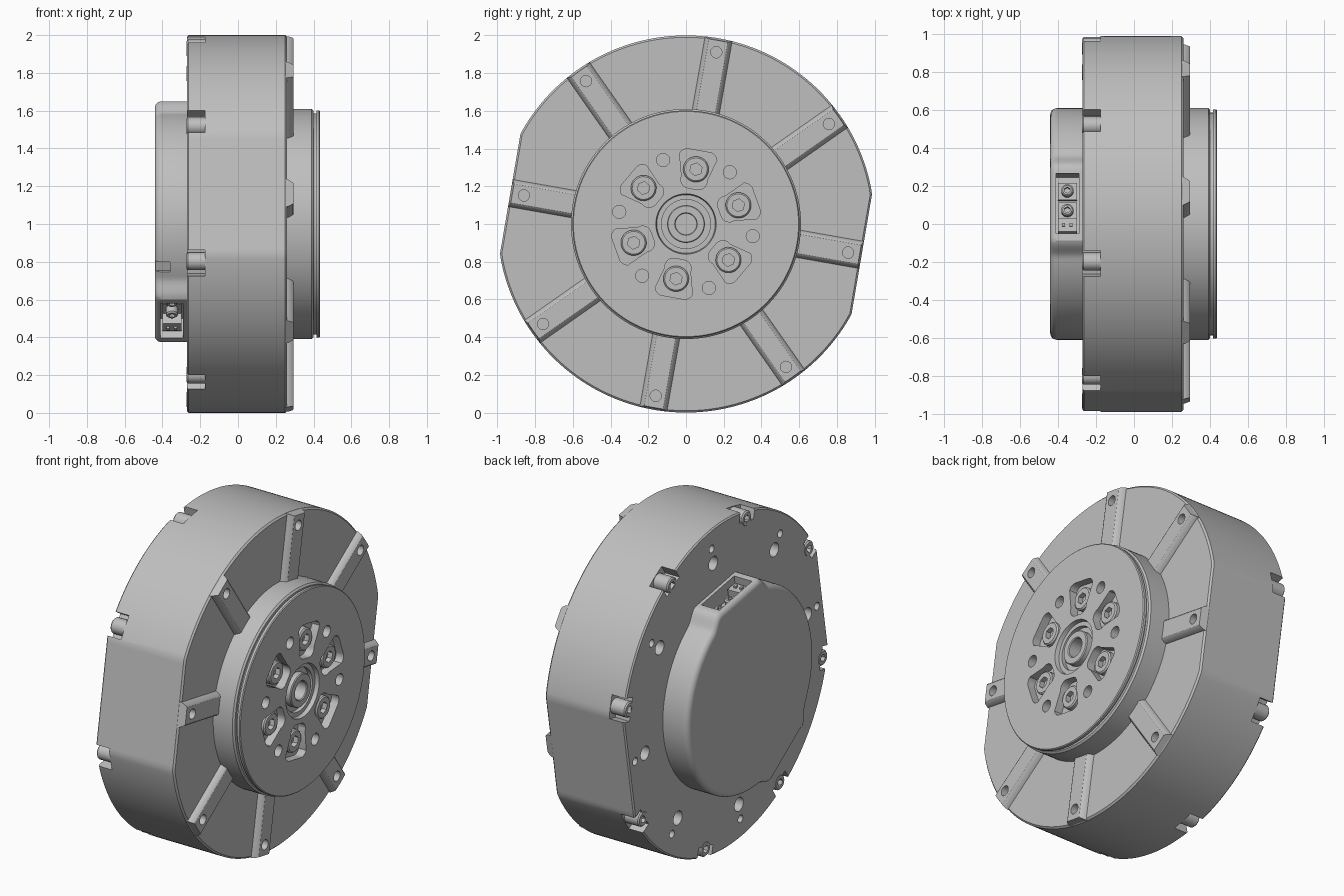
import bpy, bmesh
from math import sin, cos, pi, radians, sqrt, hypot
from mathutils import Matrix, Vector

cube = bpy.data.objects.get("Cube")
if cube:
    bpy.data.objects.remove(cube)

metal = bpy.data.materials.new("light grey metal")
metal.use_nodes = True
GREY = (0.52, 0.52, 0.52, 1)
metal.diffuse_color = GREY
metal.node_tree.nodes["Principled BSDF"].inputs["Base Color"].default_value = GREY

FLAT_ANGLE, FLAT_DIST = radians(-9.7), 0.946
RIB_ANGLES = [radians(-10 + 45 * k) for k in range(8)]
SCREW_ANGLES = [radians(12 + 45 * k) for k in range(8)]
POCKET_ANGLES = [radians(19.7 + 60 * k) for k in range(6)]
PORT_ANGLES = [radians(80), radians(235)]


# ---- helpers: local X is the motor axis, Y radial, Z tangential ----
def frame(angle, radial=0.0, tangent=0.0):
    c, s = cos(angle), sin(angle)
    rot = Matrix(((1, 0, 0), (0, c, -s), (0, s, c))).to_4x4()
    return Matrix.Translation((0, 0, 1)) @ rot @ Matrix.Translation((0, radial, tangent))


def outward_frame(angle, tangent, x):
    c, s = cos(angle), sin(angle)
    rot = Matrix(((0, 0, 1), (c, -s, 0), (s, c, 0))).to_4x4()
    return Matrix.Translation((0, 0, 1)) @ rot @ Matrix.Translation((0, tangent, x))


def bridge(bm, rings):
    n = len(rings[0])
    for a, b in zip(rings, rings[1:]):
        for i in range(n):
            j = (i + 1) % n
            bm.faces.new((a[i], a[j], b[j], b[i]))
    bm.faces.new(rings[0][::-1])
    bm.faces.new(rings[-1])


def loft(bm, rings, m=frame(0), n=24):
    """Stack closed outlines; each ring is (x, radius or radius function)."""
    made = []
    for x, r in rings:
        pts = []
        for i in range(n):
            t = 2 * pi * i / n
            rad = r(t) if callable(r) else r
            pts.append(bm.verts.new(m @ Vector((x, rad * cos(t), rad * sin(t)))))
        made.append(pts)
    bridge(bm, made)


def prism(bm, pts, x0, x1, m):
    bridge(bm, [[bm.verts.new(m @ Vector((x, a, b))) for a, b in pts] for x in (x0, x1)])


def box(bm, r0, r1, half, x0, x1, m):
    prism(bm, [(r0, -half), (r1, -half), (r1, half), (r0, half)], x0, x1, m)


def hexagon(size):
    return lambda t: size * cos(pi / 6) / cos((t % (pi / 3)) - pi / 6)


def screw(bm, x0, x1, r, m):
    d = 0.03 if x1 > x0 else -0.03
    b = d * 0.25
    loft(bm, [(x0, r), (x1 - b, r), (x1, r - abs(b)),
              (x1, hexagon(r * 0.5)), (x1 - d, hexagon(r * 0.5))], m)


def mesh_object(name, bm):
    bmesh.ops.recalc_face_normals(bm, faces=bm.faces)
    me = bpy.data.meshes.new(name)
    bm.to_mesh(me)
    bm.free()
    ob = bpy.data.objects.new(name, me)
    bpy.context.collection.objects.link(ob)
    me.materials.append(metal)
    return ob


def finish(name, bm, cuts=None):
    ob = mesh_object(name, bm)
    if cuts:
        cutter = mesh_object(name + "_cutter", cuts)
        cutter.hide_render = True
        mod = ob.modifiers.new("cut", 'BOOLEAN')
        mod.operation, mod.solver, mod.object = 'DIFFERENCE', 'EXACT', cutter
        bpy.context.view_layer.update()
        dg = bpy.context.evaluated_depsgraph_get()
        cut_mesh = bpy.data.meshes.new_from_object(ob.evaluated_get(dg))
        ob.modifiers.clear()
        ob.data = cut_mesh
        bpy.data.objects.remove(cutter)
    bpy.ops.object.select_all(action='DESELECT')
    ob.select_set(True)
    bpy.context.view_layer.objects.active = ob
    bpy.ops.object.shade_smooth_by_angle(angle=radians(30))
    return ob


# ---- main housing: round drum with two flats ----
def drum(inset):
    return lambda t: min(1.0, FLAT_DIST / max(abs(cos(t - FLAT_ANGLE)), 0.1)) - inset


def rib_hole(angle):
    return 0.873 if abs(cos(angle - FLAT_ANGLE)) > 0.99 else 0.925


bm, cuts = bmesh.new(), bmesh.new()
loft(bm, [(-0.27, drum(0.008)), (-0.262, drum(0)), (0.25, drum(0)), (0.26, drum(0.01))], n=240)
for a in SCREW_ANGLES:
    box(cuts, 0.935, 1.1, 0.07, -0.3, -0.175, frame(a))
for a in RIB_ANGLES:
    back = a + radians(1)
    loft(cuts, [(-0.3, 0.042), (-0.2, 0.042)], frame(back, 0.79))
    loft(cuts, [(-0.3, 0.023), (-0.2, 0.023)], frame(back, 0.885))
    loft(cuts, [(0.2, 0.03), (0.32, 0.03)], frame(a, rib_hole(a)))
finish("housing", bm, cuts)

# ---- raised ribs on the front face ----
bm, cuts = bmesh.new(), bmesh.new()
SECTION = [(-0.075, 0.25), (-0.072, 0.265), (-0.058, 0.29), (-0.05, 0.295), (0, 0.295),
           (0.05, 0.295), (0.058, 0.29), (0.072, 0.265), (0.075, 0.25), (0, 0.25)]
for a in RIB_ANGLES:
    m = frame(a)
    flat = rib_hole(a) < 0.9
    ends = []
    for outer in (False, True):
        ring = []
        for t, x in SECTION:
            edge = (FLAT_DIST if flat else sqrt(1 - t * t)) - max(0, x - 0.28) * 0.7 - 0.001
            ring.append(bm.verts.new(m @ Vector((x, edge if outer else 0.58, t))))
        ends.append(ring)
    bridge(bm, ends)
    loft(cuts, [(0.2, 0.03), (0.32, 0.03)], frame(a, rib_hole(a)))
finish("front_ribs", bm, cuts)

# ---- screws seated in the rim notches ----
bm = bmesh.new()
for a in SCREW_ANGLES:
    screw(bm, -0.17, -0.272, 0.047, frame(a, 0.95))
finish("rim_screws", bm)

# ---- output hub with groove and stepped centre bore ----
bm, cuts = bmesh.new(), bmesh.new()
loft(bm, [(0.24, 0.61), (0.39, 0.61), (0.4, 0.6), (0.4, 0.585), (0.415, 0.585),
          (0.415, 0.602), (0.43, 0.602), (0.435, 0.597), (0.435, 0.16), (0.41, 0.155),
          (0.41, 0.13), (0.385, 0.13), (0.385, 0.1), (0.42, 0.1), (0.425, 0.095),
          (0.425, 0.06), (0.42, 0.055), (0.32, 0.055)], n=144)


def rounded(corners, r, steps=6):
    """Rounded convex outline from (radial, tangent, arc start, arc end) corners."""
    out = []
    for a, b, t0, t1 in corners:
        for k in range(steps + 1):
            t = radians(t0 + (t1 - t0) * k / steps)
            out.append((a + r * cos(t), b + r * sin(t)))
    return out


POCKET = rounded([(0.235, -0.025, 180, 285), (0.35, -0.057, 285, 360),
                  (0.35, 0.057, 0, 75), (0.235, 0.025, 75, 180)], 0.045)
for a in POCKET_ANGLES:
    prism(cuts, POCKET, 0.385, 0.5, frame(a))
    loft(cuts, [(0.36, 0.035), (0.5, 0.035)], frame(a + pi / 6, 0.36))
finish("output_hub", bm, cuts)

bm = bmesh.new()
for a in POCKET_ANGLES:
    screw(bm, 0.37, 0.42, 0.068, frame(a, 0.295))
finish("hub_screws", bm)


# ---- rear cover, bulging out to two cable ports ----
def cover(inset):
    def radius(t):
        r = 0.608
        for p in PORT_ANGLES:
            d = abs((t - p + pi) % (2 * pi) - pi)
            fade = min(1, max(0, (radians(27) - d) / radians(10)))
            fade = fade * fade * (3 - 2 * fade)
            r += fade * (0.625 / cos(min(d, radians(17.5))) - 0.608)
        return r - inset
    return radius


bm, cuts = bmesh.new(), bmesh.new()
ROUND = 0.035
edge = [(-0.44 + ROUND * (1 - sin(k * pi / 12)), cover(ROUND * (1 - cos(k * pi / 12))))
        for k in range(7)]
loft(bm, [(-0.26, cover(0))] + edge, n=240)
for a in PORT_ANGLES:
    box(cuts, 0.5, 0.75, 0.16, -0.41, -0.29, frame(a))
box(cuts, 0.585, 0.7, 0.028, -0.46, -0.36, frame(radians(202)))
finish("rear_cover", bm, cuts)

# ---- terminals inside the ports ----
bm = bmesh.new()
for a in PORT_ANGLES:
    for t in (-0.08, 0.025):
        screw(bm, 0.49, 0.575, 0.032, outward_frame(a, t, -0.35))
        box(bm, 0.49, 0.53, 0.045, -0.4, -0.3, frame(a, 0, t))
    box(bm, 0.49, 0.59, 0.035, -0.4, -0.3, frame(a, 0, 0.11))
    for x in (-0.37, -0.33):
        box(bm, 0.58, 0.605, 0.008, x - 0.008, x + 0.008, frame(a, 0, 0.11))
finish("port_terminals", bm)
